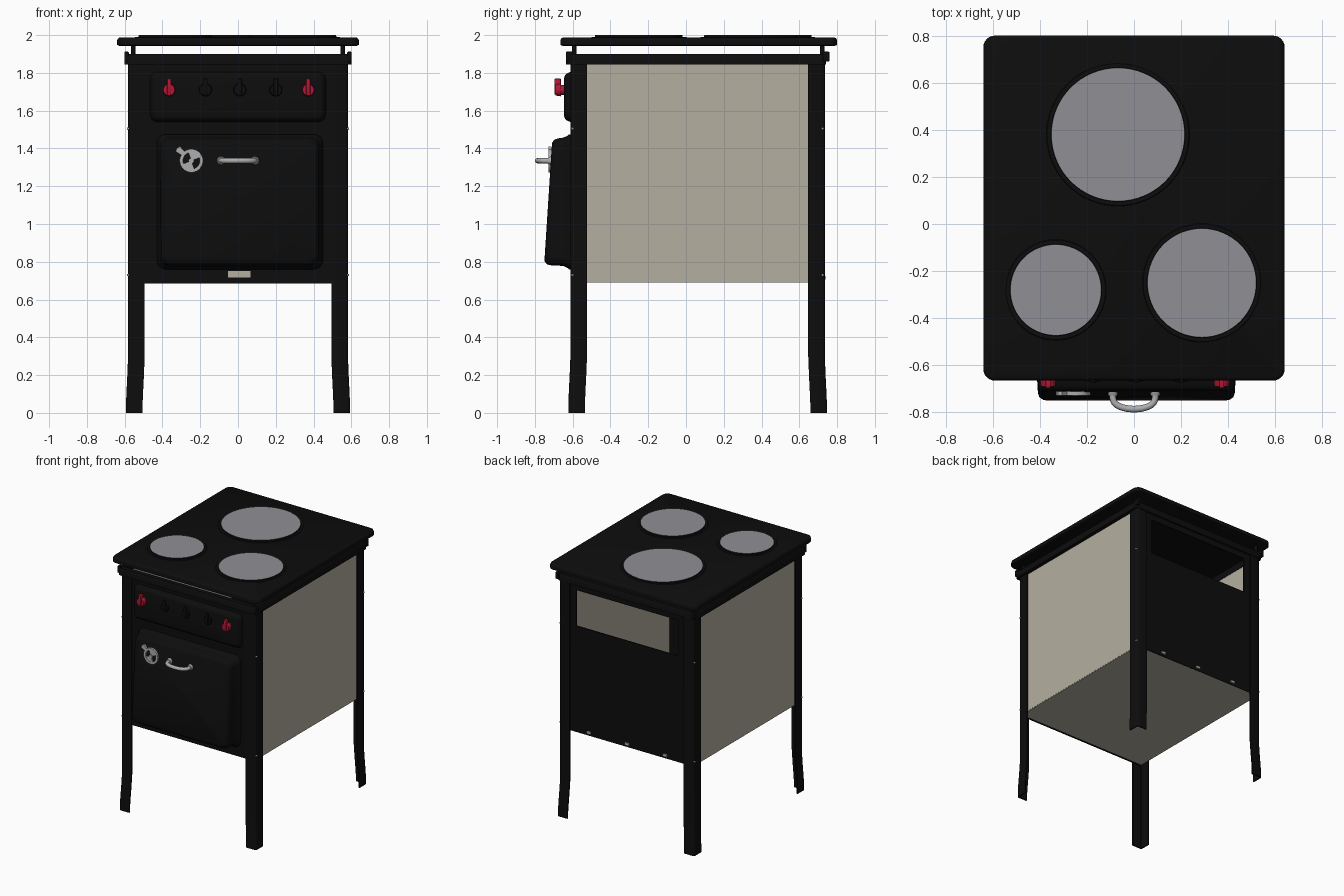
import bpy, bmesh, math
from mathutils import Matrix, Vector

if "Cube" in bpy.data.objects:
    bpy.data.objects.remove(bpy.data.objects["Cube"])


def mat(name, c):
    m = bpy.data.materials.new(name)
    m.diffuse_color = (*c, 1)
    m.use_nodes = True
    m.node_tree.nodes["Principled BSDF"].inputs["Base Color"].default_value = m.diffuse_color
    return m


BLACK = mat("black_enamel", (0.004, 0.004, 0.004))
BEIGE = mat("beige_enamel", (0.46, 0.43, 0.35))
GREY = mat("hotplate_grey", (0.28, 0.275, 0.295))
SILVER = mat("silver_metal", (0.42, 0.42, 0.42))
RED = mat("red_knob", (0.45, 0.008, 0.035))


def add(name, bm, mats, angle=40):
    bmesh.ops.recalc_face_normals(bm, faces=bm.faces)
    me = bpy.data.meshes.new(name)
    bm.to_mesh(me)
    bm.free()
    ob = bpy.data.objects.new(name, me)
    bpy.context.collection.objects.link(ob)
    for m in mats:
        me.materials.append(m)
    bpy.ops.object.select_all(action='DESELECT')
    ob.select_set(True)
    bpy.context.view_layer.objects.active = ob
    bpy.ops.object.shade_smooth_by_angle(angle=math.radians(angle))
    return ob


def box(name, x, y, z, m, bevel=0):
    bm = bmesh.new()
    bmesh.ops.create_cube(bm, size=1)
    for v in bm.verts:
        v.co = [a[0] + (c + .5) * (a[1] - a[0]) for a, c in zip((x, y, z), v.co)]
    if bevel:
        bmesh.ops.bevel(bm, geom=bm.edges[:], offset=bevel, segments=2, profile=.5, affect='EDGES')
    return add(name, bm, [m])


def rod(name, p, r, p2, m, r2=None, n=32):
    bm = bmesh.new()
    p, p2 = Vector(p), Vector(p2)
    d = p2 - p
    M = Matrix.Translation((p + p2) / 2) @ d.to_track_quat('Z', 'Y').to_matrix().to_4x4()
    bmesh.ops.create_cone(bm, cap_ends=True, segments=n, radius1=r, radius2=r if r2 is None else r2,
                          depth=d.length, matrix=M)
    return add(name, bm, [m])


def rounded(a0, a1, b0, b1, r, n=6):
    pts = []
    for k, (ca, cb) in enumerate(((a1 - r, b1 - r), (a0 + r, b1 - r), (a0 + r, b0 + r), (a1 - r, b0 + r))):
        for i in range(n + 1):
            t = (k + i / n) * math.pi / 2
            pts.append((ca + r * math.cos(t), cb + r * math.sin(t)))
    return pts


def loft(name, rings, m, wrap=False, angle=40):
    bm = bmesh.new()
    vs = [[bm.verts.new(p) for p in ring] for ring in rings]
    n = len(vs[0])
    pairs = list(zip(vs, vs[1:])) + ([(vs[-1], vs[0])] if wrap else [])
    for a, b in pairs:
        for i in range(n):
            j = (i + 1) % n
            bm.faces.new((a[i], a[j], b[j], b[i]))
    if not wrap:
        bm.faces.new(vs[0])
        bm.faces.new(vs[-1])
    return add(name, bm, [m], angle)


# top plate with rounded corners and softened edges
def slab(i, z):
    return [(x, y, z) for x, y in rounded(-.64 + i, .64 - i, -.665 + i, .8 - i, .05 - i)]


loft("top_plate", [slab(.012, 1.943), slab(0, 1.948), slab(0, 1.972), slab(.004, 1.982), slab(.014, 1.988)], BLACK)

# hotplates: black rim, grey top face
for i, (x, y, r) in enumerate(((-.068, .38, .283), (-.332, -.28, .193), (.288, -.25, .231))):
    bm = bmesh.new()
    bmesh.ops.create_cone(bm, cap_ends=True, segments=64, radius1=r + .004, radius2=r, depth=.02,
                          matrix=Matrix.Translation((x, y, 1.99)))
    for f in bm.faces:
        f.material_index = 1 if f.calc_center_median().z > 1.999 else 0
    add(f"hotplate_{i + 1}", bm, [BLACK, GREY])
    rod(f"hotplate_collar_{i + 1}", (x, y, 1.985), r + .024, (x, y, 1.991), BLACK, r + .018, 64)


# rim frame beneath the top plate
def frame(i, z):
    return [(x, y, z) for x, y in rounded(-.60 + i, .60 - i, -.635 + i, .742 - i, .025, 4)]


loft("rim_frame", [frame(0, 1.845), frame(0, 1.89), frame(.006, 1.9), frame(.04, 1.9), frame(.04, 1.845)], BLACK, True)

# legs: bent angle sections, flared at the feet, with posts, corner lugs and screws
for sx in (-1, 1):
    for sy, yc in ((-1, -.612), (1, .735)):
        tag = ("left" if sx < 0 else "right") + ("_front" if sy < 0 else "_back")
        w, t = .088, .01
        prof = [(0, w), (0, .012), (.004, .004), (.012, 0), (w, 0), (w, t), (.016, t), (t, .016), (t, w)]
        rings = []
        for z, o in ((0, .011), (.05, .011), (.12, .008), (.2, .004), (.3, 0), (1.9, 0)):
            rings.append([(sx * (.582 + o - a), yc + sy * (o - b), z) for a, b in prof])
        loft("leg_" + tag, rings, BLACK)
        yp = -.592 if sy < 0 else .722
        rod("post_" + tag, (sx * .555, yp, 1.88), .012, (sx * .555, yp, 1.95), BLACK, n=16)
        ye = yc + sy * .006
        box("corner_lug_" + tag, sorted((sx * .578, sx * .602)), (ye - .018, ye + .018), (1.86, 1.912), BLACK, .004)
        for z in (.73, 1.505):
            ys = yc - sy * .012
            rod(f"screw_{tag}_{int(z * 100)}", (sx * .578, ys, z), .008, (sx * .587, ys, z), SILVER, .005, 12)

# body panels
for sx, s in ((-1, "left"), (1, "right")):
    box("side_panel_" + s, sorted((sx * .562, sx * .571)), (-.6, .722), (.695, 1.86), BEIGE)
box("floor_panel", (-.57, .57), (-.6, .722), (.69, .7), BEIGE)
box("front_panel", (-.56, .56), (-.606, -.596), (.685, 1.86), BLACK)
for nm, x, z in (("lower", (-.56, .56), (.69, 1.52)), ("upper", (-.56, .56), (1.8, 1.86)),
                 ("left", (-.56, -.44), (1.52, 1.8)), ("right", (.44, .56), (1.52, 1.8))):
    box("back_panel_" + nm, x, (.717, .726), z, BLACK)
for i, x in enumerate((-.33, 0, .33)):
    box(f"back_clip_{i + 1}", (x - .018, x + .018), (.724, .738), (.705, .725), SILVER, .003)
box("front_label", (-.052, .066), (-.612, -.605), (.717, .75), BEIGE)


# control fascia
def fascia(i, y):
    return [(x, y, z) for x, z in rounded(-.465 + i, .465 - i, 1.54 + i, 1.805 - i, .04 - i * .5)]


loft("control_fascia", [fascia(0, -.6), fascia(0, -.612), fascia(.008, -.63), fascia(.018, -.641), fascia(.03, -.645)],
     BLACK, angle=60)

# knobs with pointer grips, outer two red
for i, x in enumerate((-.365, -.172, .01, .2, .372)):
    m = RED if i in (0, 4) else BLACK
    yf = -.697 if m is RED else -.675
    rod(f"knob_neck_{i + 1}", (x, -.64, 1.71), .026, (x, -.668, 1.71), m)
    rod(f"knob_disc_{i + 1}", (x, -.662, 1.71), .034, (x, yf + .006, 1.71), m, .03)
    box(f"knob_grip_{i + 1}", (x - .011, x + .011), (yf, -.662), (1.685, 1.77), m, .005)


# oven door, leaning outwards to the bottom
def door_front(z):
    return -.708 - .042 * (1.45 - z) / .65


def door_ring(i, y=None, d=0):
    return [(x, door_front(z) + d if y is None else y, z)
            for x, z in rounded(-.43 + i, .45 - i, .76 + i, 1.475 - i, .05)]


loft("oven_door", [door_ring(0, -.6), door_ring(0, -.618), door_ring(.008, -.628), door_ring(.018, -.65),
                   door_ring(.022, None, .03), door_ring(.028, None, .012), door_ring(.045, None, 0)], BLACK, angle=60)

# door handle: bowed tube on two rosettes
cu = bpy.data.curves.new("door_handle", 'CURVE')
cu.dimensions = '3D'
cu.bevel_depth = .014
cu.bevel_resolution = 4
sp = cu.splines.new('POLY')
path = [(.09, -.71)] + [(.09 * math.cos(t), -.735 - .051 * math.sin(t) ** .8)
                        for t in (math.pi * k / 16 for k in range(17))] + [(-.09, -.71)]
sp.points.add(len(path) - 1)
for p, (x, y) in zip(sp.points, path):
    p.co = (x, y, 1.335, 1)
cu.materials.append(SILVER)
h = bpy.data.objects.new("door_handle", cu)
bpy.context.collection.objects.link(h)
bpy.ops.object.select_all(action='DESELECT')
h.select_set(True)
bpy.context.view_layer.objects.active = h
bpy.ops.object.convert(target='MESH')
bpy.ops.object.shade_smooth_by_angle(angle=math.radians(50))
for s in (-1, 1):
    rod(f"handle_rosette_{'left' if s < 0 else 'right'}", (s * .09, -.71, 1.335), .024, (s * .09, -.73, 1.335), SILVER, .018)

# vent dial: ring, two opposite sectors, hub and lever
cx, cz, y0, y1 = -.247, 1.335, -.728, -.712


def circ(r, y):
    return [(cx + r * math.cos(k * math.pi / 20), y, cz + r * math.sin(k * math.pi / 20)) for k in range(40)]


loft("dial_ring", [circ(.062, y1), circ(.062, y0), circ(.044, y0), circ(.044, y1)], SILVER, True)
for k in range(2):
    a0 = math.radians(20 + 180 * k)
    arc = [(cx, cz)] + [(cx + .047 * math.cos(a0 + j * math.pi / 12), cz + .047 * math.sin(a0 + j * math.pi / 12))
                        for j in range(7)]
    loft(f"dial_sector_{k + 1}", [[(x, y, z) for x, z in arc] for y in (y1, y0 + .002)], SILVER)
rod("dial_hub", (cx, y1, cz), .014, (cx, y0 - .003, cz), SILVER)
d = Vector((-.75, 0, .66)).normalized()
n = Vector((.66, 0, .75)).normalized()
c = Vector((cx, 0, cz))
lever = [c + d * .055 - n * .012, c + d * .055 + n * .012, c + d * .095 + n * .018,
         c + d * .102, c + d * .095 - n * .018]
loft("dial_lever", [[(p.x, y, p.z) for p in lever] for y in (y1, y0)], SILVER)
